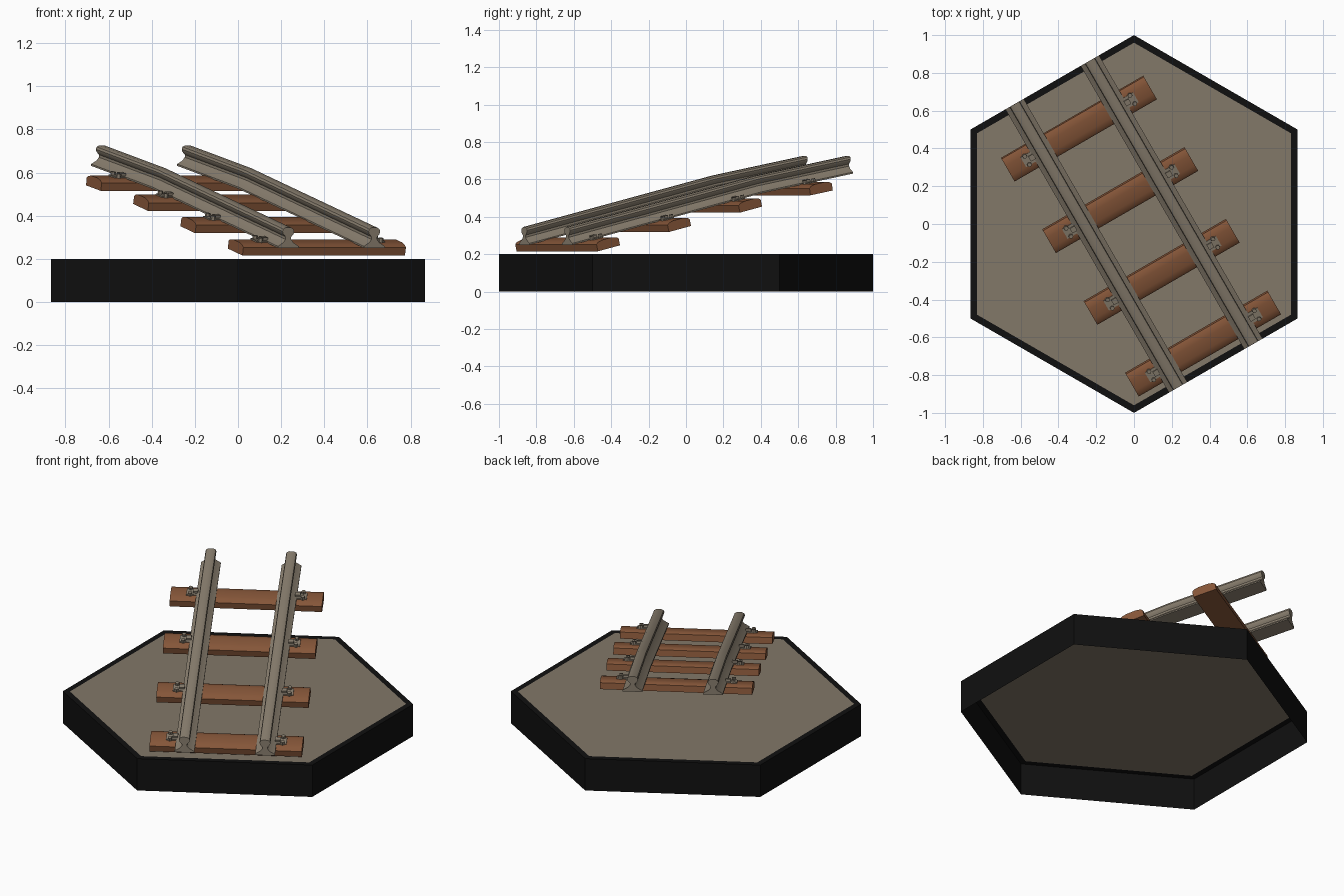
import bpy, bmesh, math
from mathutils import Vector, Matrix

if "Cube" in bpy.data.objects:
    bpy.data.objects.remove(bpy.data.objects["Cube"])


def mat(name, c):
    m = bpy.data.materials.new(name)
    m.diffuse_color = (*c, 1)
    m.use_nodes = True
    m.node_tree.nodes["Principled BSDF"].inputs["Base Color"].default_value = m.diffuse_color
    return m


BLACK = mat("black", (0.005, 0.005, 0.005))
STONE = mat("stone", (0.225, 0.188, 0.14))
STEEL = mat("steel", (0.25, 0.21, 0.158))
WOOD = mat("wood", (0.235, 0.092, 0.04))

# Track frame: p runs across the track, s along it (30 degrees off the y axis)
TURN = Matrix.Rotation(math.radians(30), 4, 'Z')


def rail_z(s):
    return 0.25 + 0.236 * (min(s, 0.3) + 0.866) + 0.187 * max(s - 0.3, 0)


def slope(s):
    return math.atan((rail_z(s + 0.12) - rail_z(s - 0.12)) / 0.24)


def finish(bm, name, mats, smooth=None):
    bmesh.ops.recalc_face_normals(bm, faces=bm.faces)
    me = bpy.data.meshes.new(name)
    bm.to_mesh(me)
    bm.free()
    for m in mats:
        me.materials.append(m)
    ob = bpy.data.objects.new(name, me)
    bpy.context.collection.objects.link(ob)
    if smooth:
        bpy.context.view_layer.objects.active = ob
        ob.select_set(True)
        bpy.ops.object.shade_smooth_by_angle(angle=math.radians(smooth))
        ob.select_set(False)
    return ob


def loft(bm, rings):
    """Skin closed rings of points and cap both ends."""
    vs = [[bm.verts.new(p) for p in r] for r in rings]
    n = len(vs[0])
    for a, b in zip(vs, vs[1:]):
        for i in range(n):
            bm.faces.new((a[i], a[(i + 1) % n], b[(i + 1) % n], b[i]))
    bm.faces.new(vs[0])
    bm.faces.new(vs[-1])


# Hexagonal base: shell open underneath, dark rim, stone centre
def hexagon(r, z):
    return [Vector((r * math.sin(k * math.pi / 3), r * math.cos(k * math.pi / 3), z)) for k in range(6)]


bm = bmesh.new()
loft(bm, [hexagon(1, 0), hexagon(1, 0.2), hexagon(0.96, 0.2)])
bm.faces.ensure_lookup_table()
bm.faces[-1].material_index = 1
bmesh.ops.recalc_face_normals(bm, faces=bm.faces)
bm.faces.ensure_lookup_table()
bmesh.ops.delete(bm, geom=[f for f in bm.faces if f.normal.z < -0.9], context='FACES_ONLY')
finish(bm, "hexagon_base", [BLACK, STONE])

# Two rails following the ramp
half = [(0.056, 0), (0.056, 0.008), (0.026, 0.026), (0.015, 0.04), (0.015, 0.052),
        (0.028, 0.066), (0.031, 0.077), (0.027, 0.088), (0.014, 0.095)]
profile = half + [(-x, z) for x, z in reversed(half)]
for side, name in ((-1, "left_rail"), (1, "right_rail")):
    bm = bmesh.new()
    loft(bm, [[TURN @ Vector((side * 0.23 + x, s, rail_z(s) + z)) for x, z in profile]
              for s in (-0.866, -0.3, 0.22, 0.3, 0.38, 0.866)])
    finish(bm, name, [STEEL], 35)

# Sleepers with gently domed tops, tilted with the ramp, and rail clips
section = [(-0.07, -0.05), (0.07, -0.05), (0.07, -0.012), (0.058, -0.003), (0.03, 0.003),
           (-0.03, 0.003), (-0.058, -0.003), (-0.07, -0.012)]
for k in range(4):
    s = -0.738 + k * 0.4385
    place = TURN @ Matrix.Translation((0, s, rail_z(s))) @ Matrix.Rotation(slope(s), 4, 'X')
    bm = bmesh.new()
    loft(bm, [[place @ Vector((p, y, z)) for y, z in section] for p in (-0.435, 0.435)])
    finish(bm, f"sleeper_{k + 1}", [WOOD], 40)

    bm = bmesh.new()

    def box(p, y, z, w, d, h):
        bmesh.ops.create_cube(bm, size=1, matrix=place @ Matrix.Translation((p, y, z))
                              @ Matrix.Diagonal((w, d, h, 1)))

    for side in (-1, 1):
        box(side * 0.308, 0, 0.004, 0.072, 0.06, 0.01)       # plate
        box(side * 0.292, 0, 0.014, 0.03, 0.03, 0.016)       # clip
        for y in (-0.026, 0.026):                            # bolts
            bmesh.ops.create_cone(bm, cap_ends=True, segments=6, radius1=0.013, radius2=0.012, depth=0.02,
                                  matrix=place @ Matrix.Translation((side * 0.322, y, 0.013)))
    finish(bm, f"rail_clips_{k + 1}", [STEEL])
